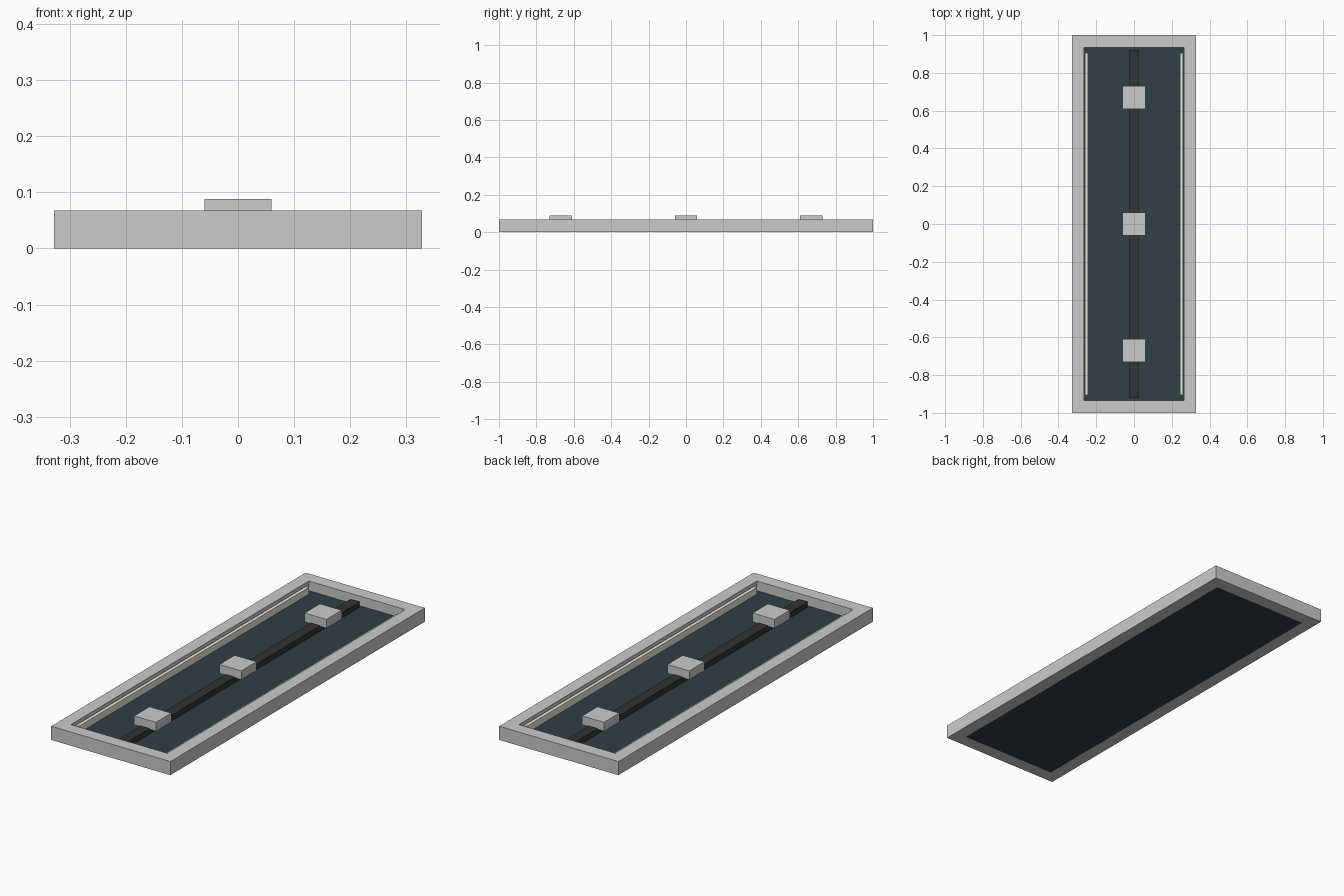
import bpy, bmesh

if "Cube" in bpy.data.objects:
    bpy.data.objects.remove(bpy.data.objects["Cube"])


def material(name, rgb):
    m = bpy.data.materials.new(name)
    m.diffuse_color = (*rgb, 1)
    m.use_nodes = True
    m.node_tree.nodes["Principled BSDF"].inputs["Base Color"].default_value = m.diffuse_color
    return m


def finish(name, bm, mat=None):
    me = bpy.data.meshes.new(name)
    bmesh.ops.recalc_face_normals(bm, faces=bm.faces)
    bm.to_mesh(me)
    bm.free()
    ob = bpy.data.objects.new(name, me)
    bpy.context.collection.objects.link(ob)
    if mat:
        me.materials.append(mat)
    return ob


def box(name, x, y, z, mat=None):
    """Box from (low, high) ranges on each axis."""
    bm = bmesh.new()
    bmesh.ops.create_cube(bm, size=1)
    for v in bm.verts:
        v.co = [r[0] if c < 0 else r[1] for c, r in zip(v.co, (x, y, z))]
    return finish(name, bm, mat)


panel_mat = material("dark_teal", (0.03, 0.05, 0.06))
strip_mat = material("warm_white", (0.85, 0.82, 0.72))
rail_mat = material("charcoal", (0.035, 0.033, 0.035))

# Outer rectangular frame with an open centre
HX, HY, IX, IY, H = 0.328, 1.0, 0.265, 0.935, 0.068
bm = bmesh.new()
rings = [[bm.verts.new((sx * x, sy * y, z))
          for sx, sy in ((-1, -1), (1, -1), (1, 1), (-1, 1))]
         for x, y, z in ((HX, HY, 0), (HX, HY, H), (IX, IY, H), (IX, IY, 0))]
for i in range(4):
    a, b = rings[i], rings[(i + 1) % 4]
    for j in range(4):
        k = (j + 1) % 4
        bm.faces.new((a[j], a[k], b[k], b[j]))
finish("frame", bm)

# Recessed back panel
box("back_panel", (-IX, IX), (-IY, IY), (0, 0.02), panel_mat)

# Light strips along both long sides
for side, s in (("left", -1), ("right", 1)):
    box("light_strip_" + side, sorted((s * 0.243, s * 0.26)), (-0.905, 0.905),
        (0.02, 0.054), strip_mat)

# Central rail and the three blocks on it
box("centre_rail", (-0.025, 0.025), (-0.92, 0.92), (0.02, 0.048), rail_mat)
for i, y in enumerate((-0.67, 0, 0.67)):
    box(f"block_{i + 1}", (-0.06, 0.06), (y - 0.06, y + 0.06), (0.044, 0.088))
